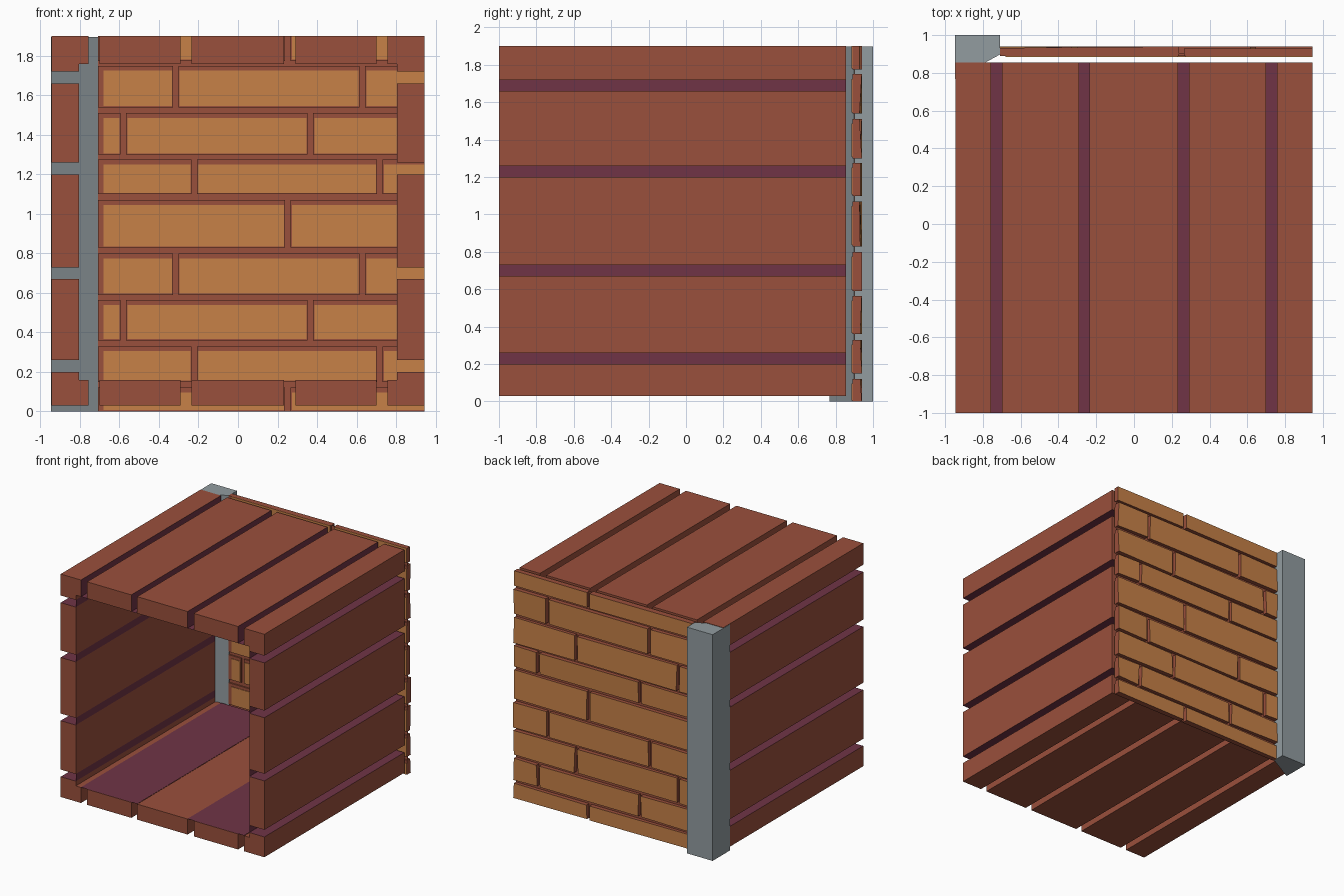
import bpy, bmesh, random
from mathutils import Vector

if "Cube" in bpy.data.objects:
    bpy.data.objects.remove(bpy.data.objects["Cube"])

random.seed(3)

def mat(name, col):
    m = bpy.data.materials.new(name)
    m.diffuse_color = (*col, 1)
    m.use_nodes = True
    m.node_tree.nodes["Principled BSDF"].inputs["Base Color"].default_value = m.diffuse_color
    return m

BROWN = mat("brown wood", (.323, .080, .045))
PURPLE = mat("dark purple gap", (.162, .034, .061))
OCHRE = mat("ochre brick", (.570, .220, .064))
GREY = mat("grey stone", (.287, .332, .352))

def finish(name, bm, mats, rule=None):
    bm.normal_update()
    if rule:
        for f in bm.faces:
            f.material_index = rule(f.normal, f.calc_center_median())
    me = bpy.data.meshes.new(name)
    bm.to_mesh(me)
    bm.free()
    for m in mats:
        me.materials.append(m)
    ob = bpy.data.objects.new(name, me)
    bpy.context.collection.objects.link(ob)
    return ob

def prism(bm, pts, offset):
    """Close an extruded outline (list of 3D points) along offset."""
    f = bm.faces.new([bm.verts.new(p) for p in pts])
    r = bmesh.ops.extrude_face_region(bm, geom=[f])
    vs = [g for g in r["geom"] if isinstance(g, bmesh.types.BMVert)]
    bmesh.ops.translate(bm, verts=vs, vec=offset)
    bmesh.ops.recalc_face_normals(bm, faces=bm.faces)
    return vs

def box(bm, x0, x1, y0, y1, z0, z1):
    return prism(bm, [(x0, y0, z0), (x1, y0, z0), (x1, y0, z1), (x0, y0, z1)],
                 (0, y1 - y0, 0))

def quad(bm, pts, facing):
    f = bm.faces.new([bm.verts.new(p) for p in pts])
    f.normal_update()
    if f.normal.dot(Vector(facing)) < 0:
        f.normal_flip()

Y0, Y1 = -1.0, .855
XO, XI = .945, .805          # outer and inner side of the walls
ZB, ZF, ZC, ZT = .03, .16, 1.76, 1.90   # bottom, floor, ceiling, top
X_GAPS = [(-.757, -.70), (-.29, -.235), (.232, .29), (.70, .757)]
Z_GAPS = [(.20, .26), (.67, .73), (1.20, 1.26), (1.66, 1.72)]

# planks: gap edges are purple on walls and roof
def plank_rule(n, c):
    if abs(n.z) > .5 and abs(c.x) > .8 and .19 < c.z < 1.73:
        return 1
    if n.x > .5 and c.z > 1.7 and abs(c.x) < .78:
        return 1
    return 0

bm = bmesh.new()
for s in (-1, 1):
    for a, b in zip(Z_GAPS, Z_GAPS[1:]):
        box(bm, s * XI, s * XO, Y0, Y1, a[1], b[0])
finish("wall_planks", bm, [BROWN, PURPLE], plank_rule)

for name, z0, z1 in (("floor_planks", ZB, ZF), ("roof_planks", ZC, ZT)):
    bm = bmesh.new()
    for a, b in zip(X_GAPS, X_GAPS[1:]):
        box(bm, a[1], b[0], Y0, Y1, z0, z1)
    finish(name, bm, [BROWN, PURPLE], plank_rule)

# L-shaped corner beams
bm = bmesh.new()
for s in (-1, 1):
    for zo, zi, ze in ((ZB, ZF, .20), (ZT, ZC, 1.72)):
        prof = [(XO, zo), (.757, zo), (.757, zi), (XI, zi), (XI, ze), (XO, ze)]
        prism(bm, [(s * x, Y0, z) for x, z in prof], (0, Y1 - Y0, 0))
finish("corner_beams", bm, [BROWN, PURPLE], plank_rule)

# thin purple lining behind the gaps, facing outward
bm = bmesh.new()
for s in (-1, 1):
    for a, b in Z_GAPS:
        x = s * XI
        quad(bm, [(x, Y0, a), (x, Y1, a), (x, Y1, b), (x, Y0, b)], (s, 0, 0))
for a, b in X_GAPS:
    quad(bm, [(a, Y0, ZC), (b, Y0, ZC), (b, Y1, ZC), (a, Y1, ZC)], (0, 0, 1))
for a, b in ((-.757, -.235), (.232, .757)):
    z = ZF + .002
    quad(bm, [(a, Y0, z), (b, Y0, z), (b, Y1, z), (a, Y1, z)], (0, 0, -1))
finish("gap_lining", bm, [PURPLE])

# corner post with a slanted inner face
bm = bmesh.new()
prism(bm, [(x, y, 0) for x, y in
           ((-.947, 1), (-.71, 1), (-.71, .897), (-.947, .768))], (0, 0, 1.897))
finish("corner_post", bm, [GREY])

# brick wall at the back
ROWS = [(0, .12), (.15, .33), (.36, .565), (.59, .80), (.83, 1.07),
        (1.10, 1.275), (1.30, 1.51), (1.54, 1.75), (1.775, 1.90)]
JOINTS = [[.253], [-.222, .718], [-.58, .367], [-.315, .63]]
WY0, WY1 = .889, .928
bricks, faces = bmesh.new(), bmesh.new()
for i, (z0, z1) in enumerate(ROWS):
    js = JOINTS[i % 4]
    starts = [-.71] + [j + .014 for j in js]
    ends = [j - .014 for j in js] + [XO]
    for k, (a, b) in enumerate(zip(starts, ends)):
        # back corners are slightly uneven
        for v in box(bricks, a, b, WY0, WY1, z0, z1):
            v.co.y += random.choice((0, .004, .012))
        # inset ochre face on the inside
        left = a + (.03 if k == 0 else .006)
        top = z1 - (.025 if i < 8 else 0)
        box(faces, left, b - (.005 if b < .9 else 0), WY0 - .004, WY0,
            z0 + .006, top)
finish("back_bricks", bricks, [BROWN, OCHRE], lambda n, c: 1 if n.y > .5 else 0)
finish("brick_inner_faces", faces, [OCHRE])

# mortar sheet
bm = bmesh.new()
box(bm, -.71, XO, .900, .903, 0, 1.90)
finish("mortar", bm, [BROWN])
